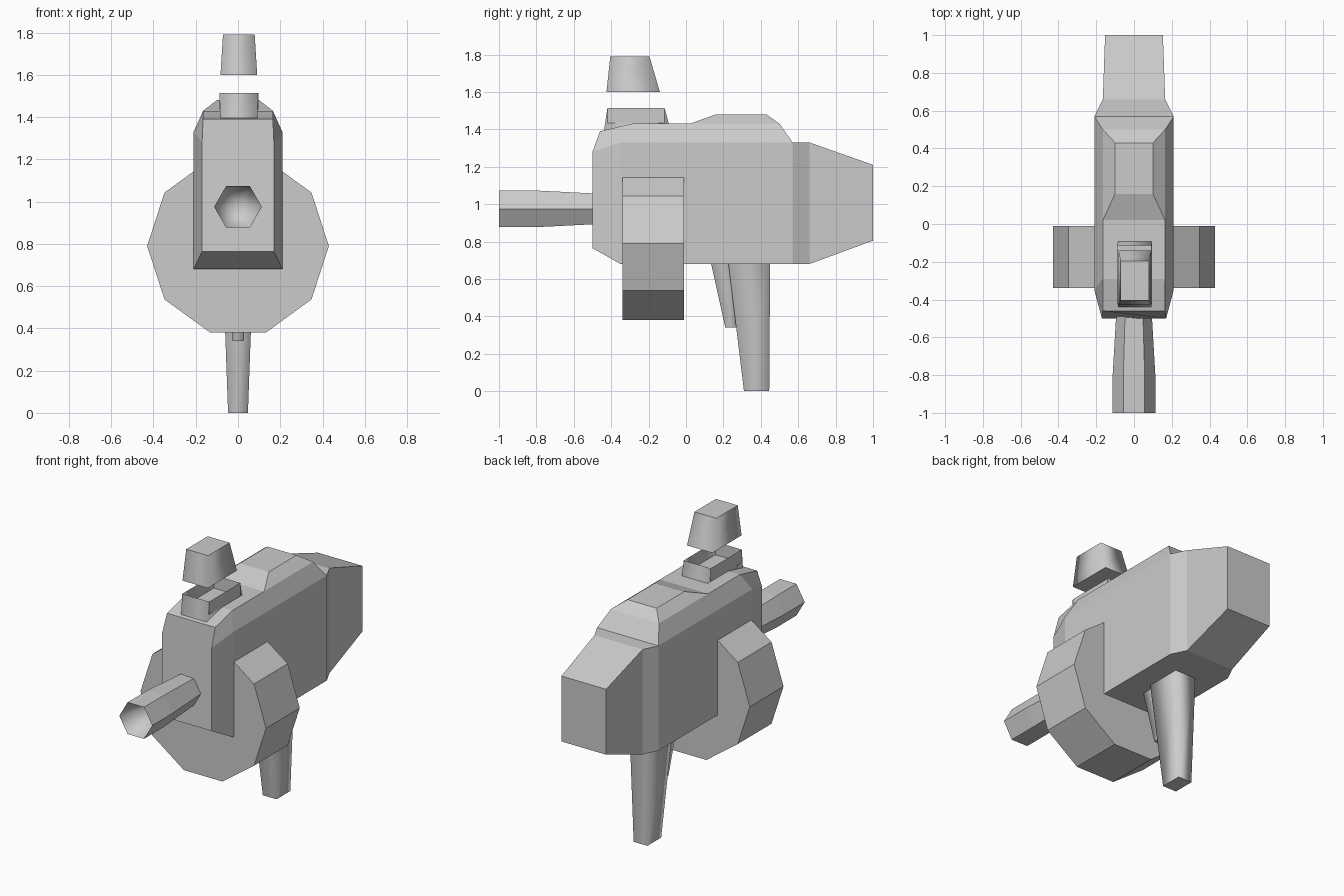
import bpy, bmesh, math

cube = bpy.data.objects.get("Cube")
if cube:
    bpy.data.objects.remove(cube, do_unlink=True)

grey = bpy.data.materials.new("plain_grey")
grey.use_nodes = True
grey.diffuse_color = (0.6, 0.6, 0.6, 1)
grey.node_tree.nodes["Principled BSDF"].inputs["Base Color"].default_value = (0.6, 0.6, 0.6, 1)


def finish(bm, name):
    """Turn a bmesh into a coloured object."""
    bmesh.ops.remove_doubles(bm, verts=bm.verts[:], dist=0.0005)
    bmesh.ops.recalc_face_normals(bm, faces=bm.faces[:])
    mesh = bpy.data.meshes.new(name)
    bm.to_mesh(mesh)
    bm.free()
    mesh.materials.append(grey)
    obj = bpy.data.objects.new(name, mesh)
    bpy.context.collection.objects.link(obj)
    return obj


def loft(rings, smooth=False):
    """Join rings of equal length with quads; cap both ends."""
    bm = bmesh.new()
    loops = [[bm.verts.new(p) for p in ring] for ring in rings]
    n = len(loops[0])
    for a, b in zip(loops, loops[1:]):
        for i in range(n):
            j = (i + 1) % n
            bm.faces.new((a[i], a[j], b[j], b[i])).smooth = smooth
    caps = [bm.faces.new(loops[0]), bm.faces.new(loops[-1])]
    for cap in caps:
        for edge in cap.edges:
            edge.smooth = False
    return bm, caps


def rect(cx, half, y0, y1, z):
    return [(cx - half, y0, z), (cx + half, y0, z), (cx + half, y1, z), (cx - half, y1, z)]


def polygon(sides, radius, y, cz):
    steps = [math.tau * i / sides for i in range(sides)]
    return [(radius * math.cos(a), y, cz + radius * math.sin(a)) for a in steps]


# Body: half sections (bottom, side, shoulder, crest), mirrored and lofted along y
BOT, SIDE, TOP, CREST = 0.68, 1.33, 1.43, 1.48
W, S, C = 0.21, 0.165, 0.10
back_edge = (W, 0.57, SIDE)
neck = (S, 0.66, SIDE)
tail = (0.153, 1.0, 1.21)
sections = [
    [(0.17, -0.5, 0.765), (0.17, -0.5, 1.28), (S, -0.46, 1.39), (S, -0.46, 1.39)],
    [(W, -0.35, BOT), (W, -0.35, SIDE), (S, -0.29, TOP), (S, -0.29, TOP)],
    [(W, 0.02, BOT), (W, 0.02, SIDE), (S, 0.02, TOP), (S, 0.02, TOP)],
    [(W, 0.16, BOT), (W, 0.16, SIDE), (S, 0.16, TOP), (C, 0.16, CREST)],
    [(W, 0.43, BOT), (W, 0.43, SIDE), (S, 0.43, TOP), (C, 0.43, CREST)],
    [(W, 0.5, BOT), (W, 0.5, SIDE), (S, 0.5, TOP), (S, 0.5, TOP)],
    [(W, 0.57, BOT), back_edge, back_edge, back_edge],
    [(S, 0.66, BOT), neck, neck, neck],
    [(0.153, 1.0, 0.805), tail, tail, tail],
]
bm, _ = loft([h + [(-x, y, z) for x, y, z in reversed(h)] for h in sections])
finish(bm, "body")

# Ten-sided drum across the body
bm, _ = loft([polygon(10, 0.43, y, 0.79) for y in (-0.34, -0.01)])
finish(bm, "drum")

# Six-sided barrel with a tapered bore
bm, caps = loft([polygon(6, r, y, 0.975) for r, y in ((0.113, -1), (0.113, -0.8), (0.095, -0.49))])
bore = bmesh.ops.poke(bm, faces=[caps[0]])
bore["verts"][0].co.y = -0.7
for face in bore["faces"]:
    face.smooth = True
finish(bm, "barrel")


def block(name, bottom, top, recess=0):
    """Tapered block with softly shaded sides, optionally hollowed from above."""
    bm, caps = loft([rect(*bottom), rect(*top)], smooth=True)
    if recess:
        lid = caps[1]
        bmesh.ops.inset_region(bm, faces=[lid], thickness=0.028)
        floor = bmesh.ops.extrude_discrete_faces(bm, faces=[lid])["faces"][0]
        bmesh.ops.translate(bm, verts=floor.verts[:], vec=(0, 0, -recess))
        for edge in floor.edges:
            edge.smooth = False
    return finish(bm, name)


# Grip and trigger underneath
block("handle", (0, 0.047, 0.31, 0.445, 0), (0, 0.073, 0.222, 0.45, 0.72))
block("trigger", (0, 0.027, 0.21, 0.27, 0.34), (0, 0.045, 0.13, 0.26, 0.70))

# Hollow sight base and the separate cap floating above it
block("sight_base", (0.004, 0.086, -0.442, -0.075, 1.37), (0.004, 0.092, -0.42, -0.115, 1.515), recess=0.08)
block("sight_cap", (0.004, 0.087, -0.425, -0.14, 1.60), (0.004, 0.075, -0.405, -0.195, 1.79))
